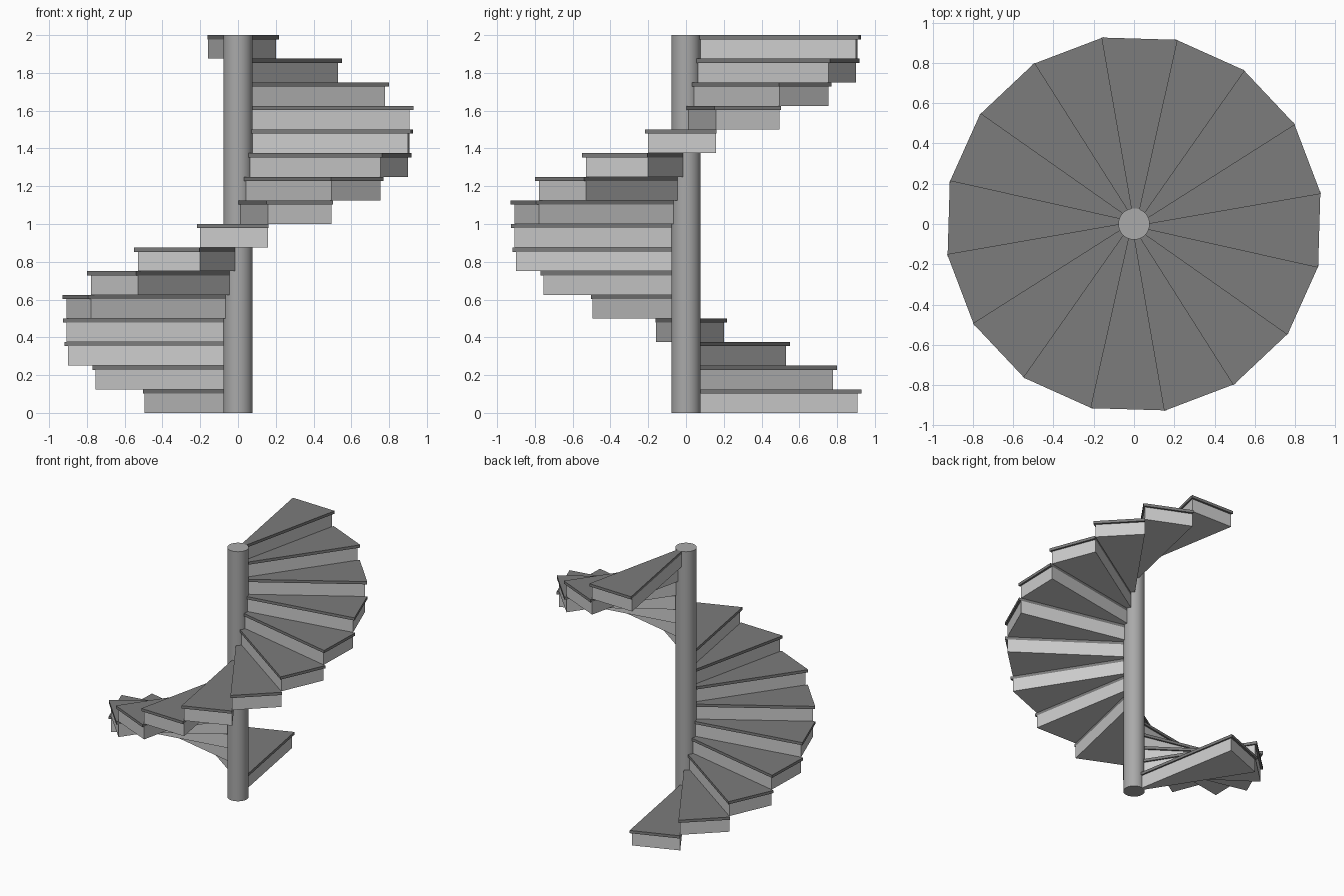
import bpy, bmesh
from math import radians, sin, cos
from mathutils import Vector

if "Cube" in bpy.data.objects:
    bpy.data.objects.remove(bpy.data.objects["Cube"])

STEPS, RISE, TREAD = 16, 0.125, 0.022
TURN = 360 / STEPS
START = 99.9           # front edge angle of the lowest step
INNER = 0.07           # step ends are sunk into the pole


def grey(name, value):
    mat = bpy.data.materials.new(name)
    mat.diffuse_color = (value, value, value, 1)
    mat.use_nodes = True
    mat.node_tree.nodes["Principled BSDF"].inputs["Base Color"].default_value = mat.diffuse_color
    return mat


def polar(r, deg):
    return Vector((r * cos(radians(deg)), r * sin(radians(deg))))


def wedge(name, angle, outer, nosing, z0, z1, mat=None):
    """Four-sided flat wedge, its front edge pushed forward by the nosing."""
    forward = Vector((sin(radians(angle)), -cos(radians(angle)))) * nosing
    outline = [polar(INNER, angle) + forward, polar(outer, angle) + forward,
               polar(outer, angle + TURN), polar(INNER, angle + TURN)]
    bm = bmesh.new()
    base = bm.faces.new([bm.verts.new((p.x, p.y, z0)) for p in outline])
    top = bmesh.ops.extrude_face_region(bm, geom=[base])["geom"]
    bmesh.ops.translate(bm, vec=(0, 0, z1 - z0),
                        verts=[v for v in top if isinstance(v, bmesh.types.BMVert)])
    bmesh.ops.recalc_face_normals(bm, faces=bm.faces)
    mesh = bpy.data.meshes.new(name)
    bm.to_mesh(mesh)
    bm.free()
    if mat:
        mesh.materials.append(mat)
    bpy.context.collection.objects.link(bpy.data.objects.new(name, mesh))


tread_mat = grey("dark_tread", 0.2)
pole_mat = grey("pole_grey", 0.4)

# Central pole
bpy.ops.mesh.primitive_cylinder_add(vertices=48, radius=0.078, depth=STEPS * RISE,
                                    location=(0, 0, STEPS * RISE / 2))
pole = bpy.context.object
pole.name = "central_pole"
pole.data.materials.append(pole_mat)
bpy.ops.object.shade_smooth_by_angle(angle=radians(30))

# Steps climbing counterclockwise: solid block plus overhanging tread
for i in range(STEPS):
    angle, z = START + i * TURN, i * RISE
    wedge(f"step_block_{i + 1}", angle, 0.923, 0, z, z + RISE - TREAD)
    wedge(f"tread_{i + 1}", angle, 0.94, 0.012, z + RISE - TREAD, z + RISE, tread_mat)
